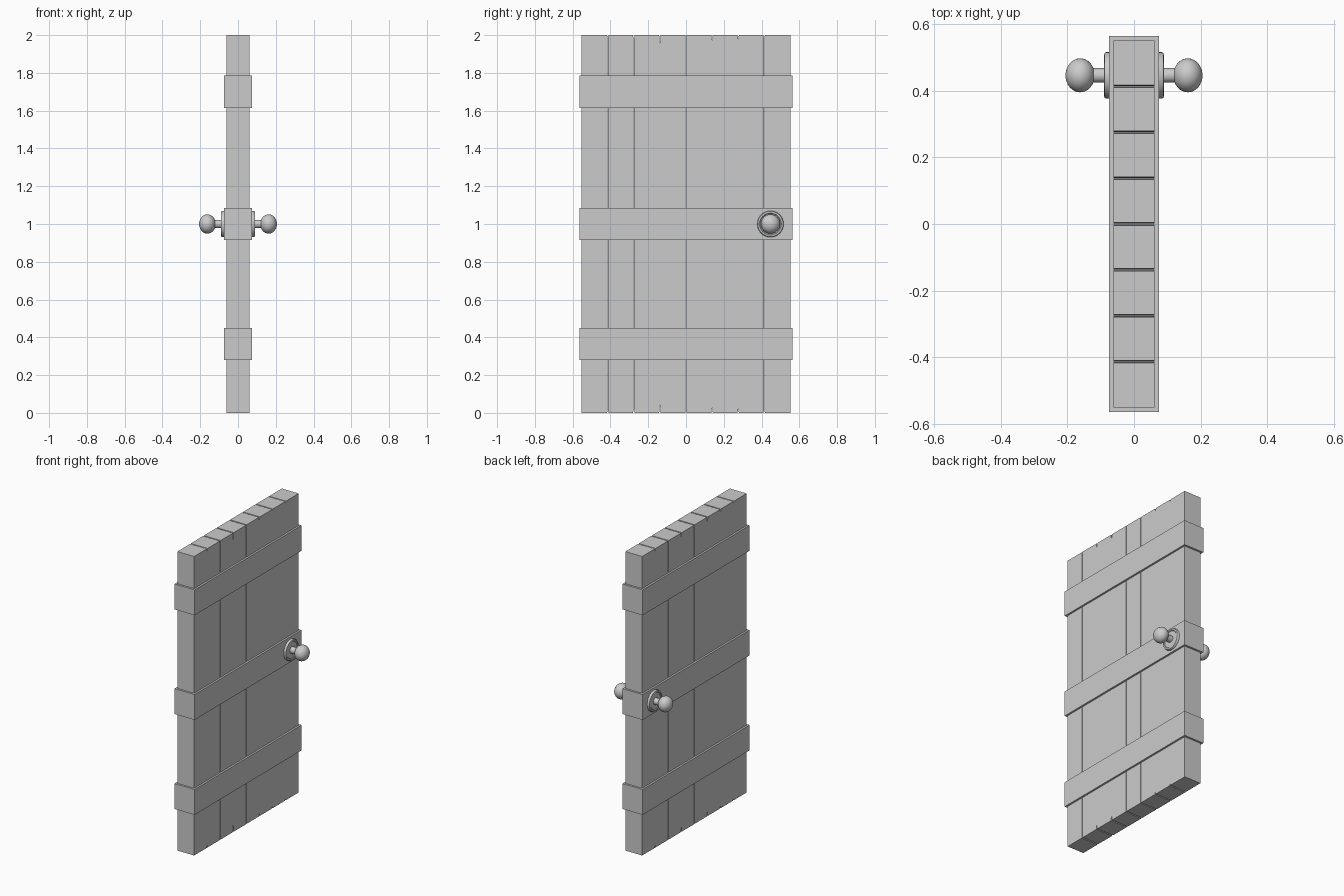
import bpy, bmesh, math
from mathutils import Matrix

if "Cube" in bpy.data.objects:
    bpy.data.objects.remove(bpy.data.objects["Cube"])


def make_object(name, bm):
    bmesh.ops.recalc_face_normals(bm, faces=bm.faces)
    me = bpy.data.meshes.new(name)
    bm.to_mesh(me)
    bm.free()
    ob = bpy.data.objects.new(name, me)
    bpy.context.collection.objects.link(ob)
    return ob


def box(name, size, loc):
    bm = bmesh.new()
    bmesh.ops.create_cube(bm, size=1, matrix=Matrix.Translation(loc) @ Matrix.Diagonal((*size, 1)))
    return make_object(name, bm)


def plank(name, y0, y1, notch0, notch1, gap0, gap1):
    # plank outline in the y-z plane, narrowing at both ends where it meets a neighbour
    e0 = 0.004 if notch0 else 0
    e1 = 0.004 if notch1 else 0
    a, b = y0 + gap0, y1 - gap1
    pts = [(y0 + e0, 0), (y1 - e1, 0)]
    pts += [(b, notch1), (b, 2 - notch1)] if notch1 else []
    pts += [(y1 - e1, 2), (y0 + e0, 2)]
    pts += [(a, 2 - notch0), (a, notch0)] if notch0 else []
    bm = bmesh.new()
    face = bm.faces.new([bm.verts.new((-0.062, y, z)) for y, z in pts])
    ext = bmesh.ops.extrude_face_region(bm, geom=[face])
    moved = [v for v in ext["geom"] if isinstance(v, bmesh.types.BMVert)]
    bmesh.ops.translate(bm, verts=moved, vec=(0.124, 0, 0))
    return make_object(name, bm)


def lathe_x(name, profile, side, y, z, segments=32):
    # revolve (radius, x) points around the x axis
    bm = bmesh.new()
    verts = [bm.verts.new((side * x, y + r, z)) for r, x in profile]
    edges = [bm.edges.new(p) for p in zip(verts, verts[1:])]
    bmesh.ops.spin(bm, geom=verts + edges, cent=(0, y, z), axis=(1, 0, 0),
                   angle=math.tau, steps=segments, use_duplicate=False)
    bmesh.ops.remove_doubles(bm, verts=bm.verts, dist=0.0001)
    ob = make_object(name, bm)
    bpy.ops.object.select_all(action='DESELECT')
    ob.select_set(True)
    bpy.context.view_layer.objects.active = ob
    bpy.ops.object.shade_smooth_by_angle(angle=math.radians(35))
    return ob


# Eight vertical planks with small V-shaped openings at the seams
width = 1.104 / 8
notches = [0, 0.015, 0.03, 0.045, 0.05, 0.03, 0.02, 0.015, 0]
gaps = [0, 0.0004, 0.0007, 0.0007, 0.0015, 0.0006, 0.0005, 0.0004, 0]
for i in range(8):
    y0 = -0.552 + i * width
    plank(f"plank_{i + 1}", y0, y0 + width, notches[i], notches[i + 1], gaps[i], gaps[i + 1])

# Three cross bands wrapping the planks
for name, z in (("lower_band", 0.365), ("middle_band", 1.0), ("upper_band", 1.7)):
    box(name, (0.149, 1.13, 0.17), (0, 0, z))

# Round handles on both faces: rosette, neck and ball
rosette = [(0, 0.06), (0.07, 0.06), (0.07, 0.083), (0.067, 0.089), (0.058, 0.09),
           (0.054, 0.086), (0.03, 0.086), (0, 0.086)]
neck = [(0, 0.08), (0.022, 0.08), (0.022, 0.13), (0, 0.13)]
ball = [(0.051 * math.sin(math.pi * i / 16), 0.162 - 0.044 * math.cos(math.pi * i / 16))
        for i in range(17)]
for side, label in ((1, "right"), (-1, "left")):
    lathe_x(f"{label}_rosette", rosette, side, 0.447, 1.0)
    lathe_x(f"{label}_neck", neck, side, 0.447, 1.0)
    lathe_x(f"{label}_knob", ball, side, 0.447, 1.0)
